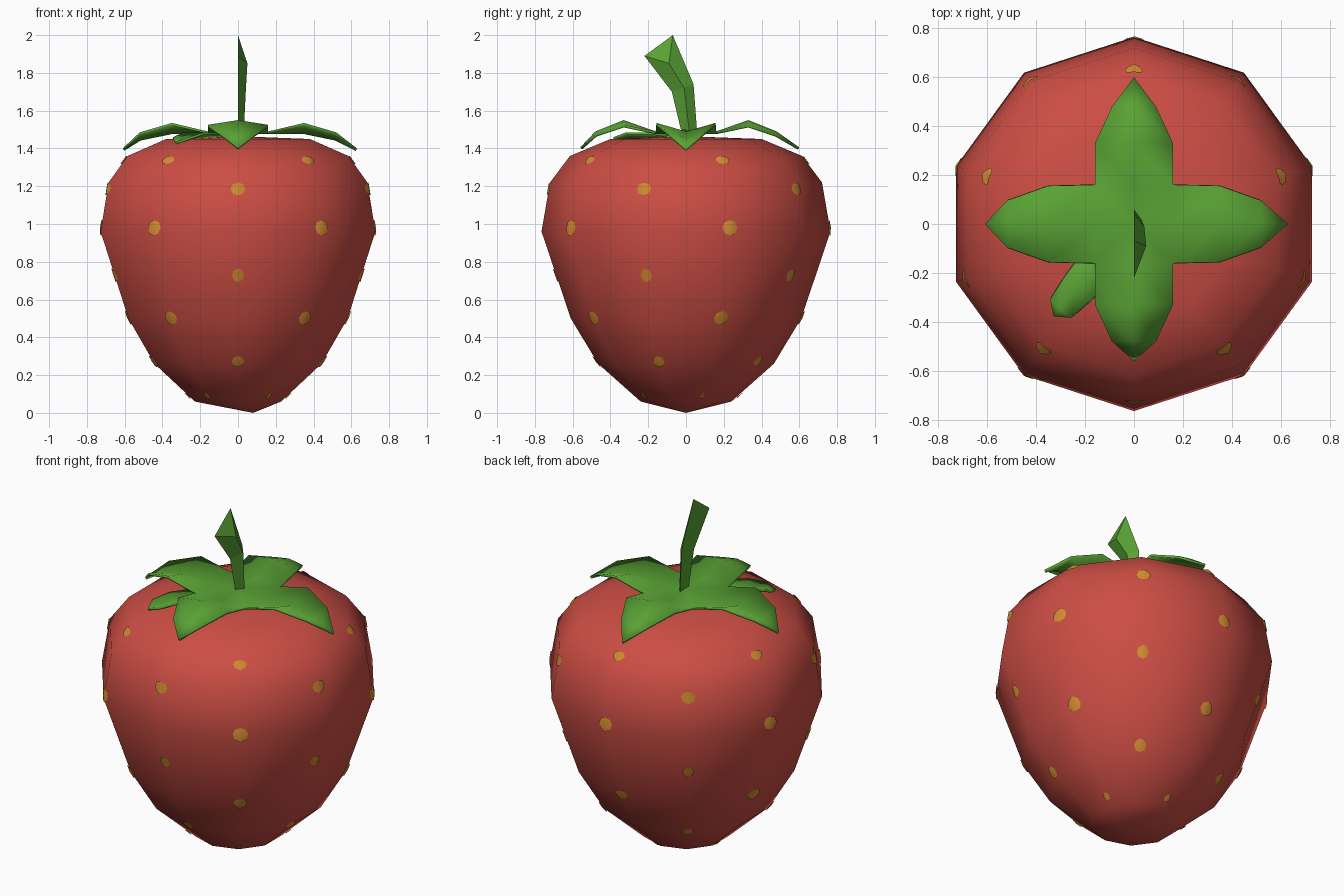
import bpy, bmesh, math
from mathutils import Vector
from mathutils.bvhtree import BVHTree

if "Cube" in bpy.data.objects:
    bpy.data.objects.remove(bpy.data.objects["Cube"])


def material(name, rgb):
    m = bpy.data.materials.new(name)
    m.diffuse_color = (*rgb, 1)
    m.use_nodes = True
    m.node_tree.nodes["Principled BSDF"].inputs["Base Color"].default_value = m.diffuse_color
    return m


RED = material("berry red", (0.60, 0.075, 0.058))
GREEN = material("leaf green", (0.10, 0.36, 0.035))
GOLD = material("seed gold", (0.64, 0.26, 0.03))


def finish(bm, name, mat, smooth=True, recalc=True):
    if recalc:
        bmesh.ops.recalc_face_normals(bm, faces=bm.faces)
    me = bpy.data.meshes.new(name)
    bm.to_mesh(me)
    bm.free()
    me.materials.append(mat)
    for p in me.polygons:
        p.use_smooth = smooth
    ob = bpy.data.objects.new(name, me)
    bpy.context.collection.objects.link(ob)
    return ob


# berry: ten-sided lathe with an off-centre tip
SIDES = 10
PROFILE = [(0.24, 0.06), (0.465, 0.26), (0.61, 0.50), (0.765, 0.96),
           (0.72, 1.22), (0.615, 1.36), (0.40, 1.45)]
bm = bmesh.new()
rings = []
for r, z in PROFILE:
    rings.append([bm.verts.new((r * math.cos(a), r * math.sin(a), z))
                  for a in (math.radians(90 + 36 * i) for i in range(SIDES))])
tip = bm.verts.new((0.08, 0, 0.0))
crown = bm.verts.new((0, 0, 1.465))
for i in range(SIDES):
    j = (i + 1) % SIDES
    for lo, hi in zip(rings, rings[1:]):
        bm.faces.new((lo[i], lo[j], hi[j], hi[i]))
    bm.faces.new((rings[0][j], rings[0][i], tip))
    bm.faces.new((rings[-1][i], rings[-1][j], crown))
bmesh.ops.recalc_face_normals(bm, faces=bm.faces)
tree = BVHTree.FromBMesh(bm)
finish(bm, "berry", RED)

# seeds: thin patches laid on the berry, five per row, rows staggered
ROWS = [(1.335, 0, 0.036, 0.022), (1.185, 1, 0.038, 0.034), (0.98, 0, 0.040, 0.040),
        (0.73, 1, 0.030, 0.036), (0.505, 0, 0.038, 0.036), (0.275, 1, 0.031, 0.029),
        (0.095, 0, 0.016, 0.016)]
bm = bmesh.new()
for z, odd, w, h in ROWS:
    for k in range(5):
        a = math.radians(18 + 36 * odd + 72 * k)
        out = Vector((math.cos(a), math.sin(a), 0))
        side = Vector((-out.y, out.x, 0))

        def on_skin(u, v):
            p = out * 2 + side * u + Vector((0, 0, z + v))
            hit, n, _, _ = tree.ray_cast(p, -out)
            return bm.verts.new(hit + n * 0.006)
        mid = on_skin(0, 0)
        rim = [on_skin(w * math.cos(t), h * math.sin(t))
               for t in (math.tau * i / 8 for i in range(8))]
        for i in range(8):
            bm.faces.new((mid, rim[i], rim[(i + 1) % 8]))
finish(bm, "seeds", GOLD, recalc=False)

# leaf crown: square hub plus four folded leaves and one small leaf
bm = bmesh.new()


def leaf(angle, rows, end):
    ca, sa = math.cos(math.radians(angle)), math.sin(math.radians(angle))

    def vert(r, s, z):
        return bm.verts.new((r * ca - s * sa, r * sa + s * ca, z))
    strips = [(vert(r, -w, ze), vert(r, 0, zm), vert(r, w, ze)) for r, w, zm, ze in rows]
    for p, q in zip(strips, strips[1:]):
        bm.faces.new((p[0], q[0], q[1], p[1]))
        bm.faces.new((p[1], q[1], q[2], p[2]))
    t = vert(end[0], 0, end[1])
    p = strips[-1]
    bm.faces.new((p[0], t, p[1]))
    bm.faces.new((p[1], t, p[2]))


H = 0.16
hub = [bm.verts.new((x * H, y * H, 1.49)) for x, y in
       ((-1, -1), (0, -1), (1, -1), (1, 0), (1, 1), (0, 1), (-1, 1), (-1, 0))]
hub_mid = bm.verts.new((0, 0, 1.50))
for i in range(8):
    bm.faces.new((hub_mid, hub[i], hub[(i + 1) % 8]))
for ang, end in ((0, 0.63), (180, 0.61)):
    leaf(ang, [(H, H, 1.49, 1.49), (0.35, 0.155, 1.49, 1.535), (0.52, 0.095, 1.455, 1.485)],
         (end, 1.40))
for ang, end in ((90, 0.60), (270, 0.56)):
    leaf(ang, [(H, H, 1.49, 1.49), (0.33, 0.16, 1.55, 1.525), (0.48, 0.09, 1.49, 1.475)],
         (end, 1.405))
leaf(229, [(0.14, 0.09, 1.475, 1.485), (0.36, 0.07, 1.465, 1.485), (0.46, 0.055, 1.445, 1.46)],
     (0.50, 1.435))
bmesh.ops.remove_doubles(bm, verts=bm.verts, dist=0.001)
crown_ob = finish(bm, "leaf_crown", GREEN, recalc=False)
mod = crown_ob.modifiers.new("thickness", 'SOLIDIFY')
mod.thickness = 0.014
mod.offset = -1

# stem: bent three-sided blade widening to a slanted cut end
SECTIONS = [((0, 0.06, 1.47), (0, -0.02, 1.47), (0.03, 0.02, 1.47)),
            ((0, 0.04, 1.74), (0, -0.075, 1.70), (0.042, -0.01, 1.72)),
            ((0, -0.07, 2.0), (0, -0.22, 1.89), (0.05, -0.09, 1.85))]
bm = bmesh.new()
secs = [[bm.verts.new(p) for p in s] for s in SECTIONS]
for lo, hi in zip(secs, secs[1:]):
    for i in range(3):
        j = (i + 1) % 3
        bm.faces.new((lo[i], lo[j], hi[j], hi[i]))
bm.faces.new(secs[0])
bm.faces.new(secs[-1])
finish(bm, "stem", GREEN, smooth=False)
